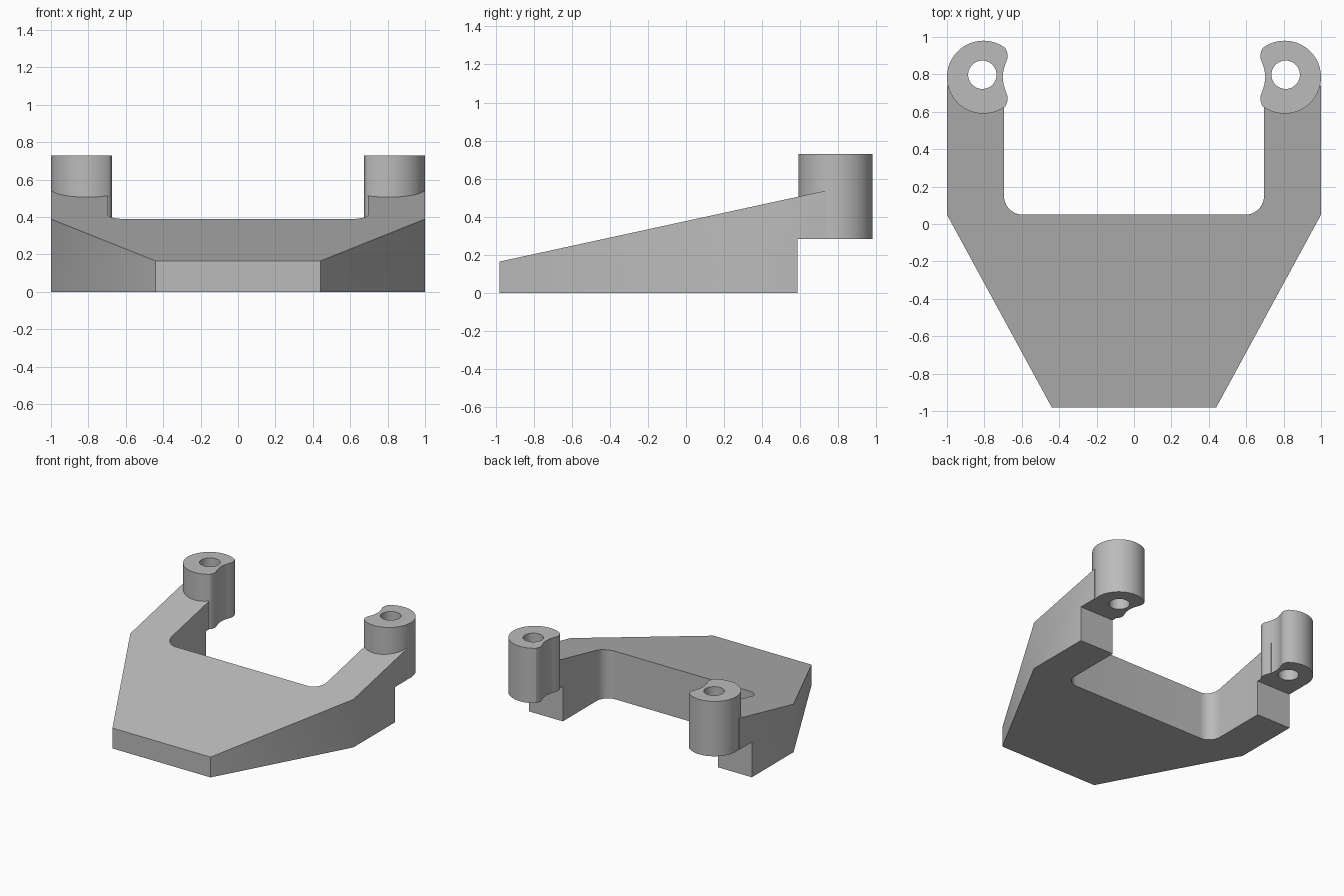
import bpy, bmesh
from math import sin, cos, radians, pi

cube = bpy.data.objects.get("Cube")
if cube:
    bpy.data.objects.remove(cube, do_unlink=True)

grey = bpy.data.materials.new("mid grey")
grey.use_nodes = True
colour = (0.5, 0.5, 0.5, 1)
grey.diffuse_color = colour
grey.node_tree.nodes["Principled BSDF"].inputs["Base Color"].default_value = colour


def top_height(y):
    """Height of the sloping top face."""
    return 0.165 + 0.2173 * (y + 0.98)


def prism(name, outline, low, high):
    """Extrude an xy outline; high is a number or a function of y."""
    bm = bmesh.new()
    rise = high if callable(high) else lambda y: high
    base = [bm.verts.new((x, y, low)) for x, y in outline]
    cap = [bm.verts.new((x, y, rise(y))) for x, y in outline]
    bm.faces.new(base)
    bm.faces.new(cap)
    n = len(outline)
    for i in range(n):
        j = (i + 1) % n
        bm.faces.new((base[i], base[j], cap[j], cap[i]))
    bmesh.ops.recalc_face_normals(bm, faces=bm.faces[:])
    mesh = bpy.data.meshes.new(name)
    bm.to_mesh(mesh)
    bm.free()
    mesh.materials.append(grey)
    obj = bpy.data.objects.new(name, mesh)
    bpy.context.collection.objects.link(obj)
    return obj


def combine(target, tool, operation):
    """Apply a boolean and remove the tool."""
    mod = target.modifiers.new(operation, "BOOLEAN")
    mod.operation, mod.object, mod.solver = operation, tool, "EXACT"
    bpy.context.view_layer.objects.active = target
    bpy.ops.object.modifier_apply(modifier=mod.name)
    bpy.data.objects.remove(tool, do_unlink=True)


def arc(cx, cy, r, start, end, steps):
    angles = [radians(start + (end - start) * i / steps) for i in range(steps + 1)]
    return [(cx + r * cos(a), cy + r * sin(a)) for a in angles]


def mirrored(points):
    return [(-x, y) for x, y in reversed(points)]


# Wedge plate with two arms and rounded inner corners
half = [(0.44, -0.98), (1, 0.05), (1, 0.74), (0.695, 0.74)]
half += arc(0.595, 0.15, 0.1, 0, -90, 12)
bracket = prism("bracket", half + mirrored(half), 0, top_height)

# Step under the arm ends
step = prism("step_cutter", [(-2, 0.585), (2, 0.585), (2, 2), (-2, 2)], -1, 0.285)
combine(bracket, step, "DIFFERENCE")

# Bosses with a waisted inner side, and their through holes
waist = [(0.679, 0.136), (0.675, 0.115), (0.678, 0.095), (0.688, 0.07), (0.698, 0.036)]
boss = arc(0.805, 0.785, 0.195, -127, 127, 56)
boss += [(x, 0.785 + d) for x, d in waist] + [(0.702, 0.785)]
boss += [(x, 0.785 - d) for x, d in reversed(waist)]
hole = arc(0.811, 0.798, 0.076, 0, 350, 35)
for side, flip in (("left", list), ("right", mirrored)):
    combine(bracket, prism(side + "_boss", flip(boss), 0.285, 0.73), "UNION")
    combine(bracket, prism(side + "_hole", flip(hole), -1, 2), "DIFFERENCE")

# Smooth curved walls, keep edges sharp
bpy.ops.object.select_all(action="DESELECT")
bracket.select_set(True)
bpy.context.view_layer.objects.active = bracket
bpy.ops.object.shade_smooth_by_angle(angle=radians(30))
